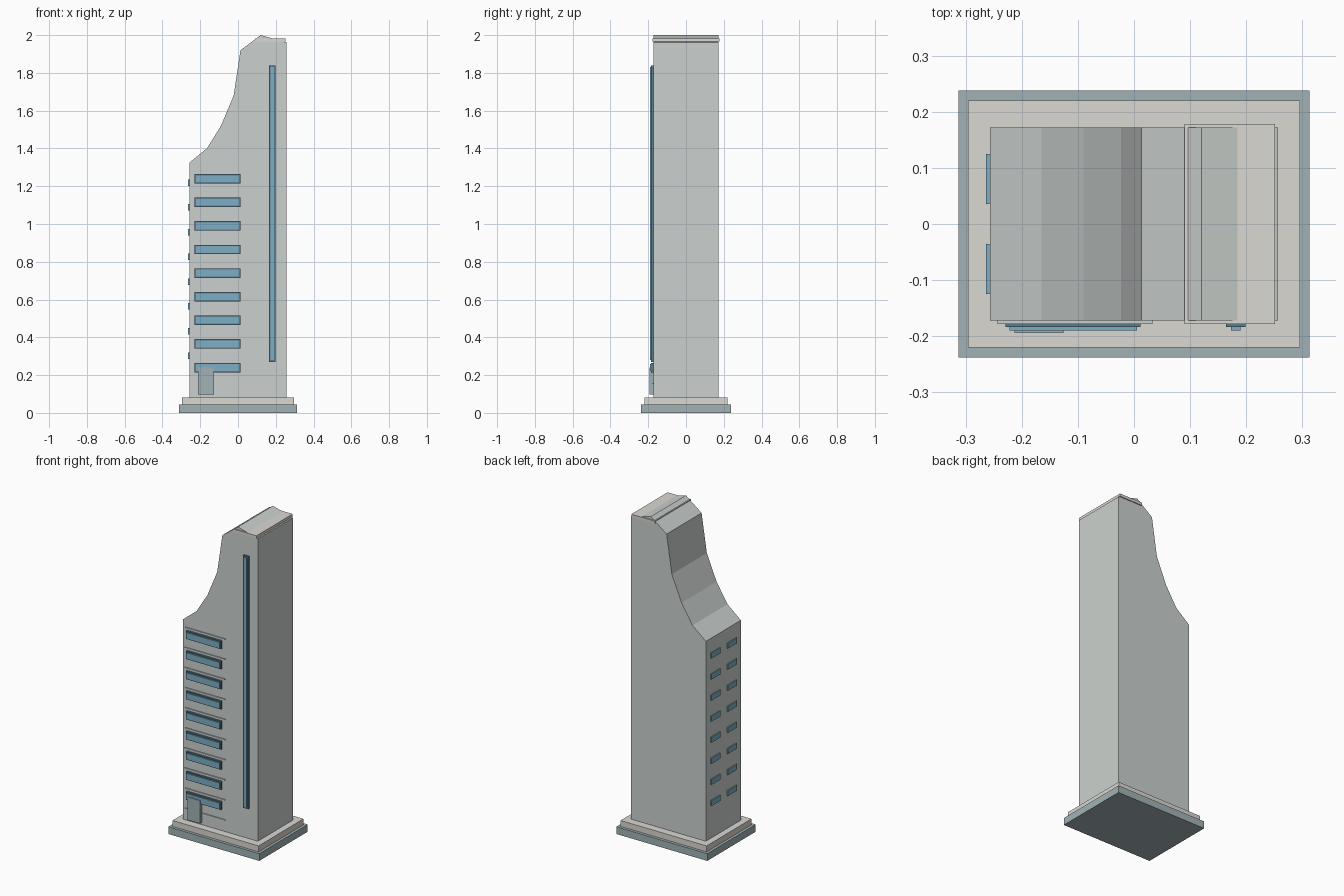
import bpy, bmesh

if "Cube" in bpy.data.objects:
    bpy.data.objects.remove(bpy.data.objects["Cube"])


def material(name, rgb):
    m = bpy.data.materials.new(name)
    m.diffuse_color = (*rgb, 1)
    m.use_nodes = True
    m.node_tree.nodes["Principled BSDF"].inputs["Base Color"].default_value = m.diffuse_color
    return m


STONE = material("pale_stone", (0.70, 0.69, 0.65))
WALL = material("wall_grey", (0.60, 0.64, 0.62))
SLATE = material("slate", (0.36, 0.45, 0.47))
FRAME = material("dark_frame", (0.10, 0.20, 0.26))
GLASS = material("blue_glass", (0.21, 0.43, 0.56))


def add_mesh(name, bm, mat):
    bmesh.ops.recalc_face_normals(bm, faces=bm.faces)
    me = bpy.data.meshes.new(name)
    bm.to_mesh(me)
    bm.free()
    me.materials.append(mat)
    ob = bpy.data.objects.new(name, me)
    bpy.context.collection.objects.link(ob)
    return ob


def box(name, x, y, z, mat):
    """Box from (min, max) pairs on each axis."""
    bm = bmesh.new()
    bmesh.ops.create_cube(bm, size=1)
    for v in bm.verts:
        v.co = [r[0] if c < 0 else r[1] for c, r in zip(v.co, (x, y, z))]
    return add_mesh(name, bm, mat)


# Stepped plinth
box("base_lower", (-0.313, 0.313), (-0.238, 0.238), (0, 0.045), SLATE)
box("base_upper", (-0.296, 0.296), (-0.2205, 0.2205), (0.045, 0.082), STONE)

# Tower body: swept side profile extruded front to back
profile = [(-0.257, 0.08), (0.257, 0.08), (0.257, 1.962), (0.12, 2.0), (0.013, 1.92),
           (-0.023, 1.68), (-0.09, 1.52), (-0.165, 1.40), (-0.257, 1.325)]
bm = bmesh.new()
face = bm.faces.new([bm.verts.new((x, -0.172, z)) for x, z in profile])
ext = bmesh.ops.extrude_face_region(bm, geom=[face], use_keep_orig=True)
bmesh.ops.translate(bm, vec=(0, 0.344, 0),
                    verts=[g for g in ext["geom"] if isinstance(g, bmesh.types.BMVert)])
add_mesh("tower_body", bm, WALL)

# Roof cap
box("roof_cap", (0.09, 0.2515), (-0.178, 0.178), (1.965, 1.982), STONE)

# Front floor ledges
for i in range(10):
    z = 0.155 + 0.125 * i
    box(f"floor_ledge_{i}", (-0.243, 0.033), (-0.178, -0.165), (z - 0.002, z + 0.002), WALL)


def framed_window(name, x, z, border):
    box(name + "_frame", x, (-0.184, -0.165), z, FRAME)
    box(name + "_glass", (x[0] + border, x[1] - border), (-0.190, -0.17),
        (z[0] + border, z[1] - border), GLASS)


# Front ribbon windows and tall strip window
for i in range(9):
    z = 0.24 + 0.125 * i
    framed_window(f"ribbon_window_{i}", (-0.229, 0.012), (z - 0.025, z + 0.025), 0.007)
framed_window("strip_window", (0.164, 0.199), (0.27, 1.84), 0.009)

# Entrance door
box("entrance_door", (-0.213, -0.126), (-0.194, -0.165), (0.098, 0.24), SLATE)

# Left side windows, mirrored in y
for i in range(8):
    z = 0.302 + 0.131 * i
    for s, side in ((-1, "front"), (1, "back")):
        ys = sorted((s * 0.036, s * 0.1245))
        box(f"side_window_{side}_{i}", (-0.2635, -0.25), ys, (z - 0.017, z + 0.017), GLASS)
